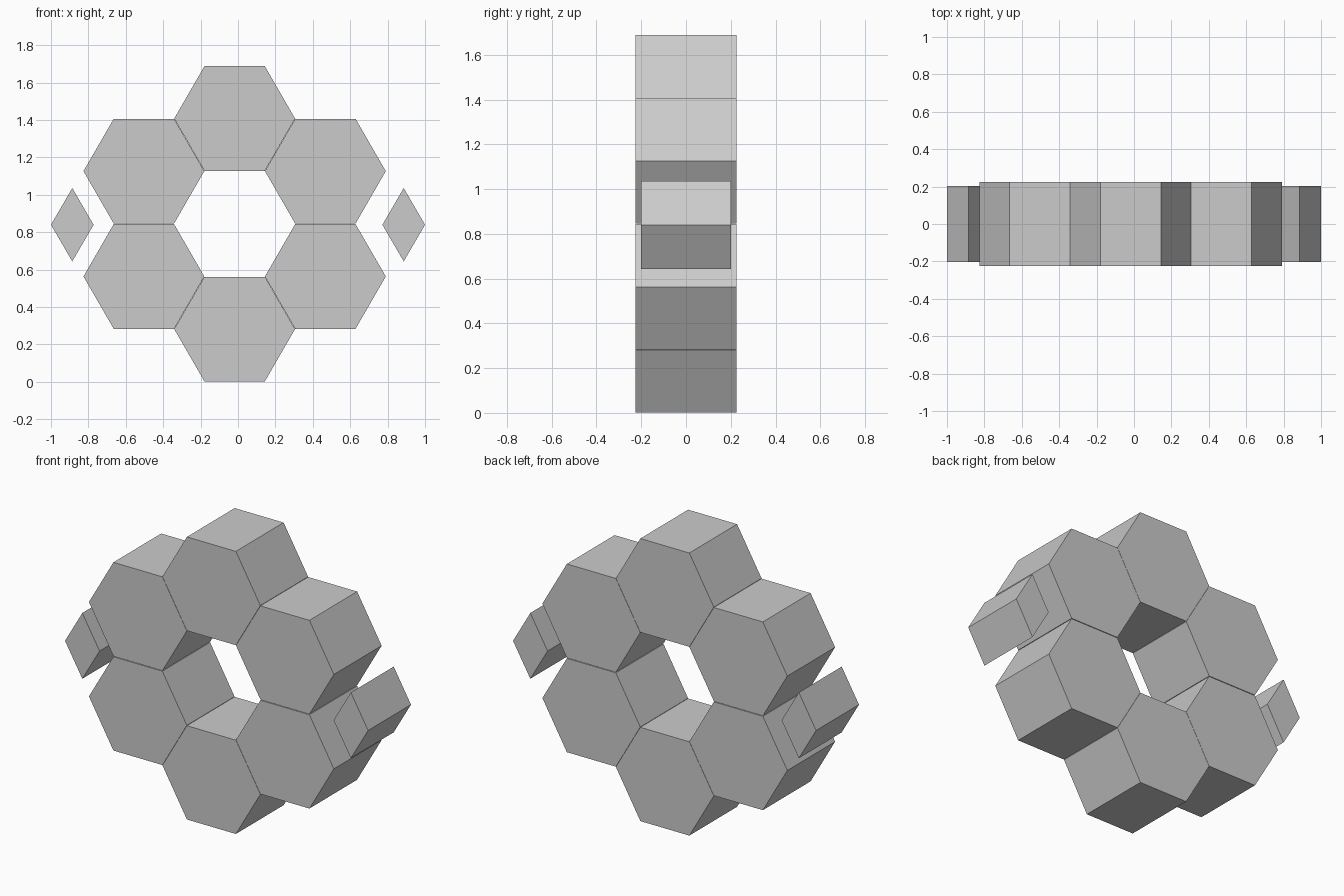
import bpy
import bmesh
from math import cos, sin, pi

if "Cube" in bpy.data.objects:
    bpy.data.objects.remove(bpy.data.objects["Cube"])


def prism(name, outline, centre, y0, y1):
    """Extrude an (x, z) outline along y."""
    bm = bmesh.new()
    cx, cz = centre
    face = bm.faces.new([bm.verts.new((cx + x, y0, cz + z)) for x, z in outline])
    ext = bmesh.ops.extrude_face_region(bm, geom=[face])
    verts = [v for v in ext["geom"] if isinstance(v, bmesh.types.BMVert)]
    bmesh.ops.translate(bm, verts=verts, vec=(0, y1 - y0, 0))
    bmesh.ops.recalc_face_normals(bm, faces=bm.faces[:])
    mesh = bpy.data.meshes.new(name)
    bm.to_mesh(mesh)
    bm.free()
    obj = bpy.data.objects.new(name, mesh)
    bpy.context.collection.objects.link(obj)
    return obj


# Ring of six hexagonal blocks around an empty centre
R = 0.323
hexagon = [(R * cos(i * pi / 3), R * sin(i * pi / 3)) for i in range(6)]
ring_x, ring_z, pitch = -0.018, 0.845, 0.563
for i in range(6):
    a = pi / 6 + i * pi / 3
    centre = (ring_x + pitch * cos(a) * 0.995, ring_z + pitch * sin(a))
    prism(f"hex_block_{i + 1}", hexagon, centre, -0.225, 0.225)

# Diamond-shaped side blocks
diamond = [(-0.114, 0), (0, -0.196), (0.114, 0), (0, 0.196)]
for side, x in (("left", -0.886), ("right", 0.886)):
    prism(f"{side}_diamond_block", diamond, (x, 0.84), -0.202, 0.202)
